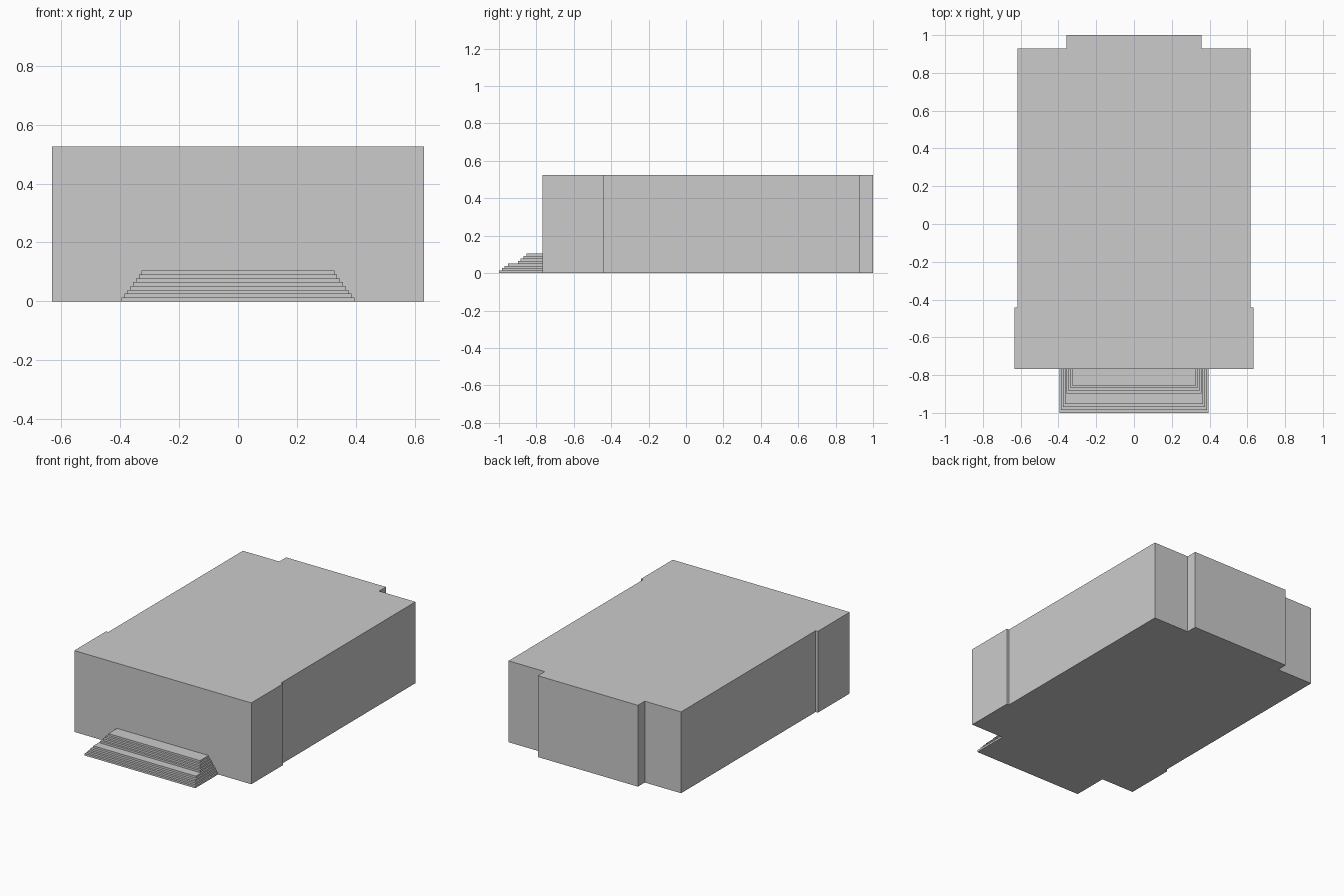
import bpy
import bmesh

if "Cube" in bpy.data.objects:
    bpy.data.objects.remove(bpy.data.objects["Cube"])


def extrude_outline(bm, half, z0, z1):
    """Mirror a right-hand outline across x = 0 and extrude it upward."""
    outline = half + [(-x, y) for x, y in reversed(half)]
    face = bm.faces.new([bm.verts.new((x, y, z0)) for x, y in outline])
    top = bmesh.ops.extrude_face_region(bm, geom=[face])["geom"]
    verts = [v for v in top if isinstance(v, bmesh.types.BMVert)]
    bmesh.ops.translate(bm, verts=verts, vec=(0, 0, z1 - z0))


def finish(bm, name):
    bmesh.ops.recalc_face_normals(bm, faces=bm.faces)
    mesh = bpy.data.meshes.new(name)
    bm.to_mesh(mesh)
    bm.free()
    bpy.context.collection.objects.link(bpy.data.objects.new(name, mesh))


FRONT = -0.767

# Main hall: wide front block, long body, narrow rear projection
bm = bmesh.new()
extrude_outline(bm, [(0.632, FRONT), (0.632, -0.442), (0.616, -0.442),
                     (0.616, 0.93), (0.357, 0.93), (0.357, 1.0)], 0, 0.525)
finish(bm, "building_body")

# Entrance stairs: eight steps narrowing upward, with a landing halfway
STEP_H = 0.013
fronts = [-1.0, -0.985, -0.97, -0.953, -0.898, -0.884, -0.869, -0.854]
for i, y in enumerate(fronts):
    w = 0.395 - 0.0097 * i
    bm = bmesh.new()
    extrude_outline(bm, [(w, y), (w, FRONT)], i * STEP_H, (i + 1) * STEP_H)
    finish(bm, f"entrance_step_{i + 1}")
